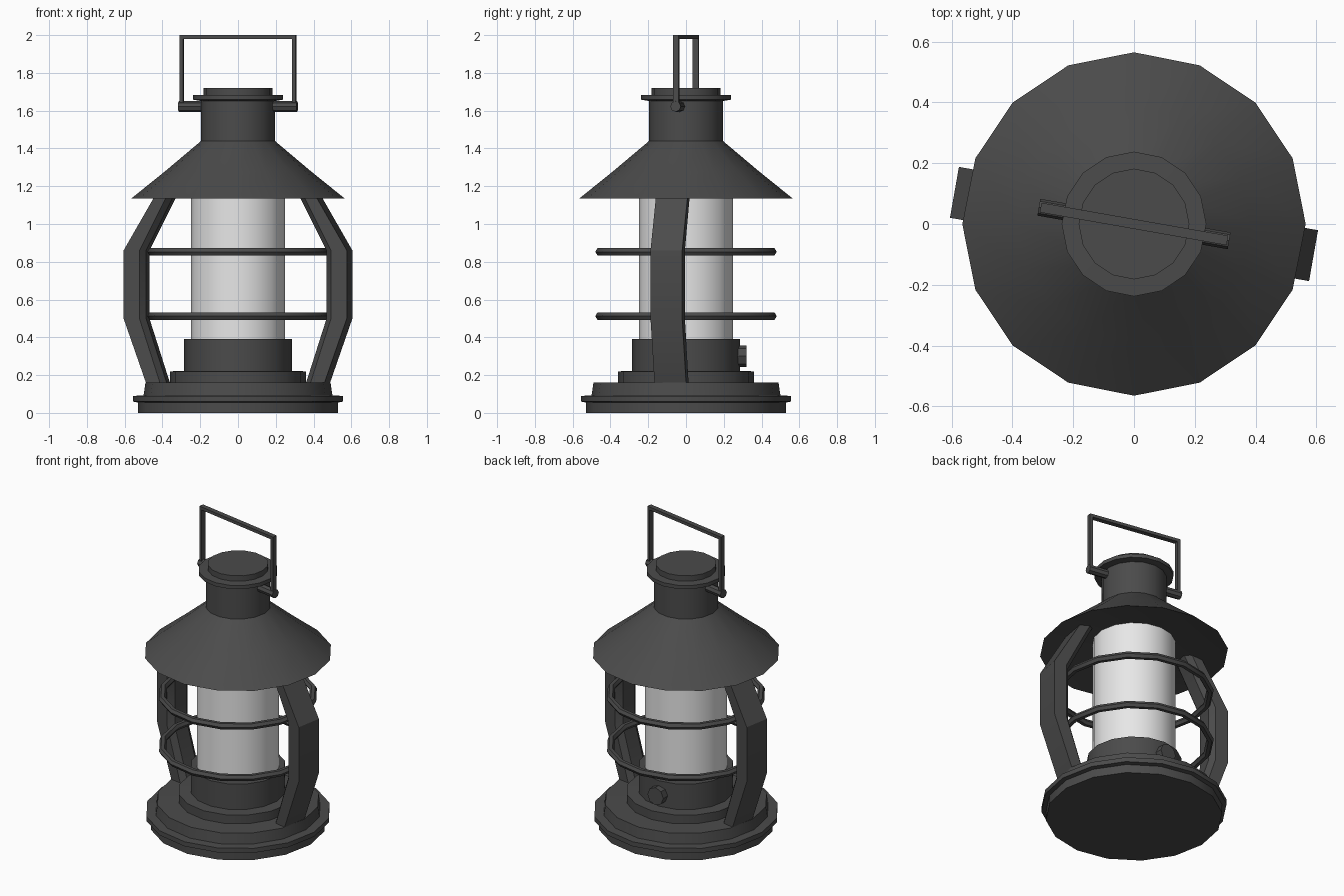
import bpy, bmesh, math
from mathutils import Matrix, Vector

if "Cube" in bpy.data.objects:
    bpy.data.objects.remove(bpy.data.objects["Cube"])

TWIST = math.radians(-10)


def material(name, value):
    m = bpy.data.materials.new(name)
    m.diffuse_color = (value, value, value, 1)
    m.use_nodes = True
    m.node_tree.nodes["Principled BSDF"].inputs["Base Color"].default_value = m.diffuse_color
    return m


METAL = material("dark metal", 0.07)
GLASS = material("frosted glass", 0.8)


def finish(name, bm, mat, angle=30):
    bmesh.ops.remove_doubles(bm, verts=bm.verts, dist=1e-5)
    bmesh.ops.recalc_face_normals(bm, faces=bm.faces)
    me = bpy.data.meshes.new(name)
    bm.to_mesh(me)
    bm.free()
    ob = bpy.data.objects.new(name, me)
    bpy.context.collection.objects.link(ob)
    me.materials.append(mat)
    bpy.ops.object.select_all(action='DESELECT')
    bpy.context.view_layer.objects.active = ob
    ob.select_set(True)
    bpy.ops.object.shade_smooth_by_angle(angle=math.radians(angle))
    return ob


def skin(bm, loops, caps=True, closed=False):
    """Join equal-length point loops into a tube."""
    rings = [[bm.verts.new(p) for p in loop] for loop in loops]
    n = len(rings[0])
    pairs = list(zip(rings, rings[1:])) + ([(rings[-1], rings[0])] if closed else [])
    for a, b in pairs:
        for i in range(n):
            j = (i + 1) % n
            bm.faces.new((a[i], a[j], b[j], b[i]))
    if caps and not closed:
        bm.faces.new(rings[0])
        bm.faces.new(rings[-1])


def lathe(name, profile, mat, sides=16, caps=True, closed=False):
    bm = bmesh.new()
    skin(bm, [[(r * math.cos(2 * math.pi * i / sides), r * math.sin(2 * math.pi * i / sides), z)
               for i in range(sides)] for r, z in profile], caps, closed)
    return finish(name, bm, mat)


def rod(bm, a, b, radius, sides):
    a, b = Vector(a), Vector(b)
    rot = (b - a).to_track_quat('Z', 'Y').to_matrix().to_4x4()
    bmesh.ops.create_cone(bm, cap_ends=True, segments=sides, radius1=radius, radius2=radius,
                          depth=(b - a).length, matrix=Matrix.Translation((a + b) / 2) @ rot)


# Stepped base and burner
lathe("base", [(0.53, 0), (0.53, 0.055), (0.557, 0.06), (0.557, 0.09), (0.5, 0.092),
               (0.49, 0.16), (0.36, 0.162), (0.36, 0.22), (0.285, 0.222), (0.285, 0.39)], METAL)

# Glass chimney
lathe("glass_chimney", [(0.25, 0.38), (0.25, 1.2)], GLASS)

# Hood with a shallow underside
lathe("hood", [(0.24, 1.2), (0.565, 1.135), (0.385, 1.28), (0.195, 1.44), (0.195, 1.5)], METAL)

# Neck and cap
lathe("neck", [(0.195, 1.42), (0.195, 1.655)], METAL)
lathe("cap", [(0.2, 1.652), (0.238, 1.658), (0.238, 1.682), (0.182, 1.684), (0.182, 1.72)], METAL)

# Two guard rings
for k, z in enumerate((0.512, 0.853)):
    section = [(0.458 + 0.022 * math.cos(t * math.pi / 3), z + 0.022 * math.sin(t * math.pi / 3))
               for t in range(6)]
    lathe("guard_ring_%d" % (k + 1), section, METAL, closed=True)

# Bent side arms, opposite each other: (outer radius, inner radius, height)
bends = [(0.46, 0.355, 0.1), (0.48, 0.375, 0.16), (0.6, 0.485, 0.5),
         (0.6, 0.485, 0.86), (0.44, 0.345, 1.135), (0.4, 0.31, 1.2)]
for k, side in enumerate(("right", "left")):
    bm = bmesh.new()
    skin(bm, [[(o, -0.085, z), (o, 0.085, z), (i + 0.03, 0.085, z), (i, 0.05, z),
               (i, -0.05, z), (i + 0.03, -0.085, z)] for o, i, z in bends])
    bm.transform(Matrix.Rotation(TWIST + k * math.pi, 4, 'Z'))
    finish(side + "_arm", bm, METAL)

# Wire handle: two posts and a top bar
bm = bmesh.new()
for cx, cz, sx, sz in ((-0.302, 1.8, 0.02, 0.38), (0.302, 1.8, 0.02, 0.38), (0, 1.99, 0.624, 0.02)):
    bmesh.ops.create_cube(bm, size=1, matrix=Matrix.Translation((cx, 0, cz))
                          @ Matrix.Diagonal((sx, 0.032, sz, 1)))
bm.transform(Matrix.Rotation(TWIST, 4, 'Z'))
finish("handle", bm, METAL)

# Handle pivot pins
bm = bmesh.new()
for s in (-1, 1):
    rod(bm, (s * 0.16, 0, 1.622), (s * 0.318, 0, 1.622), 0.028, 8)
bm.transform(Matrix.Rotation(TWIST, 4, 'Z'))
finish("handle_pins", bm, METAL)

# Wick knob at the back of the burner
bm = bmesh.new()
rod(bm, (0, 0.25, 0.3), (0, 0.32, 0.3), 0.058, 8)
finish("wick_knob", bm, METAL)
